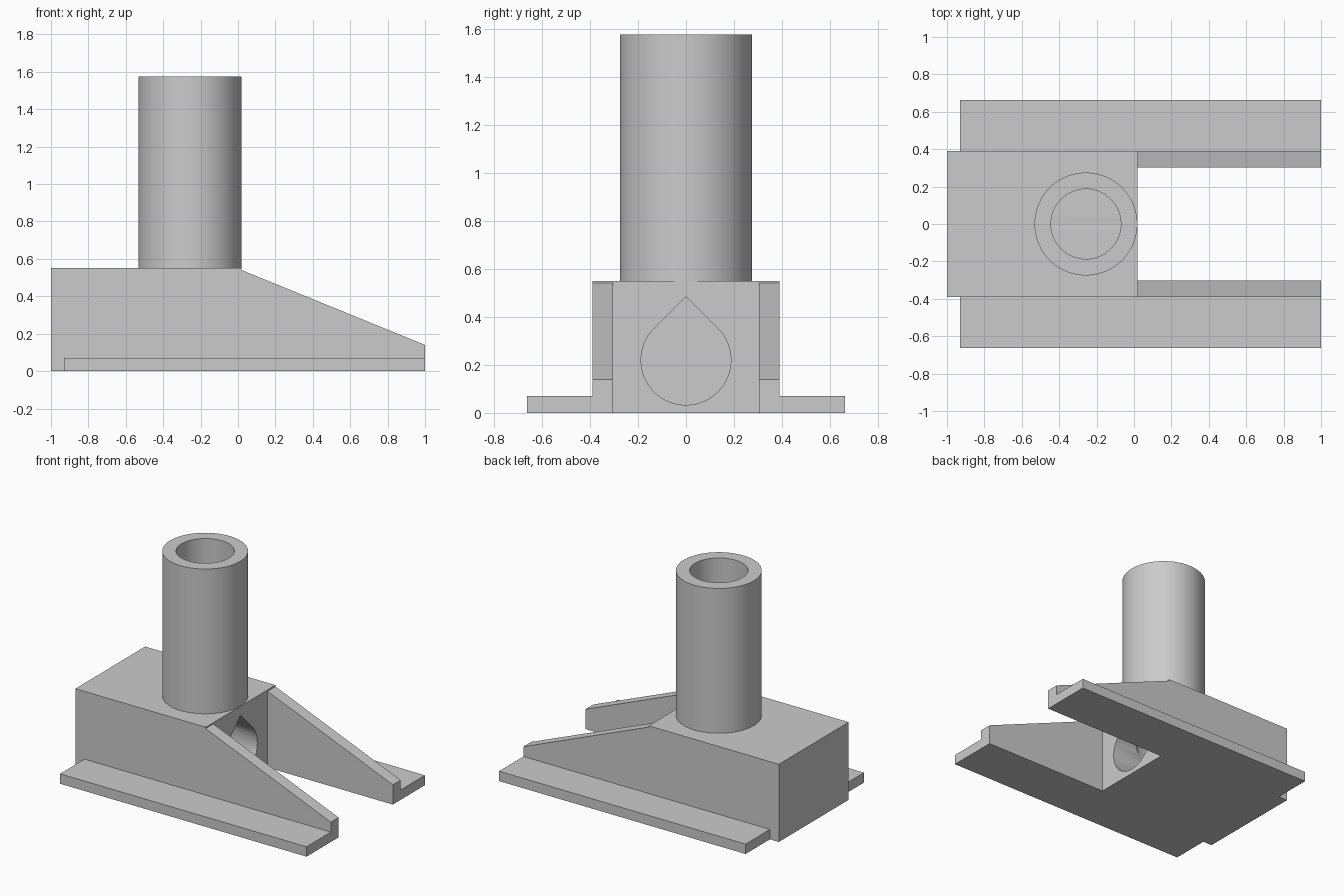
import bpy, bmesh, math

if "Cube" in bpy.data.objects:
    bpy.data.objects.remove(bpy.data.objects["Cube"])

grey = bpy.data.materials.new("plain grey")
grey.diffuse_color = (0.6, 0.6, 0.6, 1)
grey.use_nodes = True
grey.node_tree.nodes["Principled BSDF"].inputs["Base Color"].default_value = grey.diffuse_color


def prism(name, points, vector):
    """Extrude a closed 3D outline along a vector."""
    bm = bmesh.new()
    face = bm.faces.new([bm.verts.new(p) for p in points])
    ext = bmesh.ops.extrude_face_region(bm, geom=[face])
    verts = [v for v in ext["geom"] if isinstance(v, bmesh.types.BMVert)]
    bmesh.ops.translate(bm, verts=verts, vec=vector)
    bmesh.ops.recalc_face_normals(bm, faces=bm.faces)
    mesh = bpy.data.meshes.new(name)
    bm.to_mesh(mesh)
    bm.free()
    ob = bpy.data.objects.new(name, mesh)
    bpy.context.collection.objects.link(ob)
    mesh.materials.append(grey)
    return ob


def box(name, x0, x1, y0, y1, z0, z1):
    return prism(name, [(x0, y0, z0), (x1, y0, z0), (x1, y1, z0), (x0, y1, z0)], (0, 0, z1 - z0))


def cylinder(name, x, r, z0, z1, n=96):
    ring = [(x + r * math.cos(2 * math.pi * i / n), r * math.sin(2 * math.pi * i / n), z0)
            for i in range(n)]
    return prism(name, ring, (0, 0, z1 - z0))


def cut(ob, cutter):
    mod = ob.modifiers.new("cut", 'BOOLEAN')
    mod.operation, mod.solver, mod.object = 'DIFFERENCE', 'EXACT', cutter
    bpy.ops.object.select_all(action='DESELECT')
    bpy.context.view_layer.objects.active = ob
    ob.select_set(True)
    bpy.ops.object.modifier_apply(modifier=mod.name)


def smooth(ob):
    bpy.ops.object.select_all(action='DESELECT')
    bpy.context.view_layer.objects.active = ob
    ob.select_set(True)
    bpy.ops.object.shade_smooth_by_angle(angle=math.radians(30))


# Main block and upright tube
block = box("block", -1, 0.02, -0.39, 0.39, 0, 0.55)
tube = cylinder("tube", -0.257, 0.275, 0.55, 1.575)

# Vertical bore, and a teardrop port that meets it from the open end
bore = cylinder("bore_cutter", -0.257, 0.187, 0.035, 1.7)
r, zc = 0.187, 0.22
drop = [(-0.446, 0, zc + r * math.sqrt(2))]
for i in range(65):
    a = math.radians(135 + 270 * i / 64)
    drop.append((-0.446, r * math.cos(a), zc + r * math.sin(a)))
port = prism("port_cutter", drop, (0.6, 0, 0))
cut(block, port)
cut(block, bore)
cut(tube, bore)
for ob in (block, tube):
    smooth(ob)
for ob in (bore, port):
    bpy.data.objects.remove(ob)

# Sloping arms and foot flanges on both sides
for side, s in (("front", -1), ("back", 1)):
    prism(side + "_arm", [(0.02, s * 0.303, 0), (1, s * 0.303, 0),
                          (1, s * 0.303, 0.14), (0.02, s * 0.303, 0.54)], (0, s * 0.087, 0))
    y0, y1 = sorted((s * 0.39, s * 0.662))
    box(side + "_flange", -0.93, 1, y0, y1, 0, 0.07)
